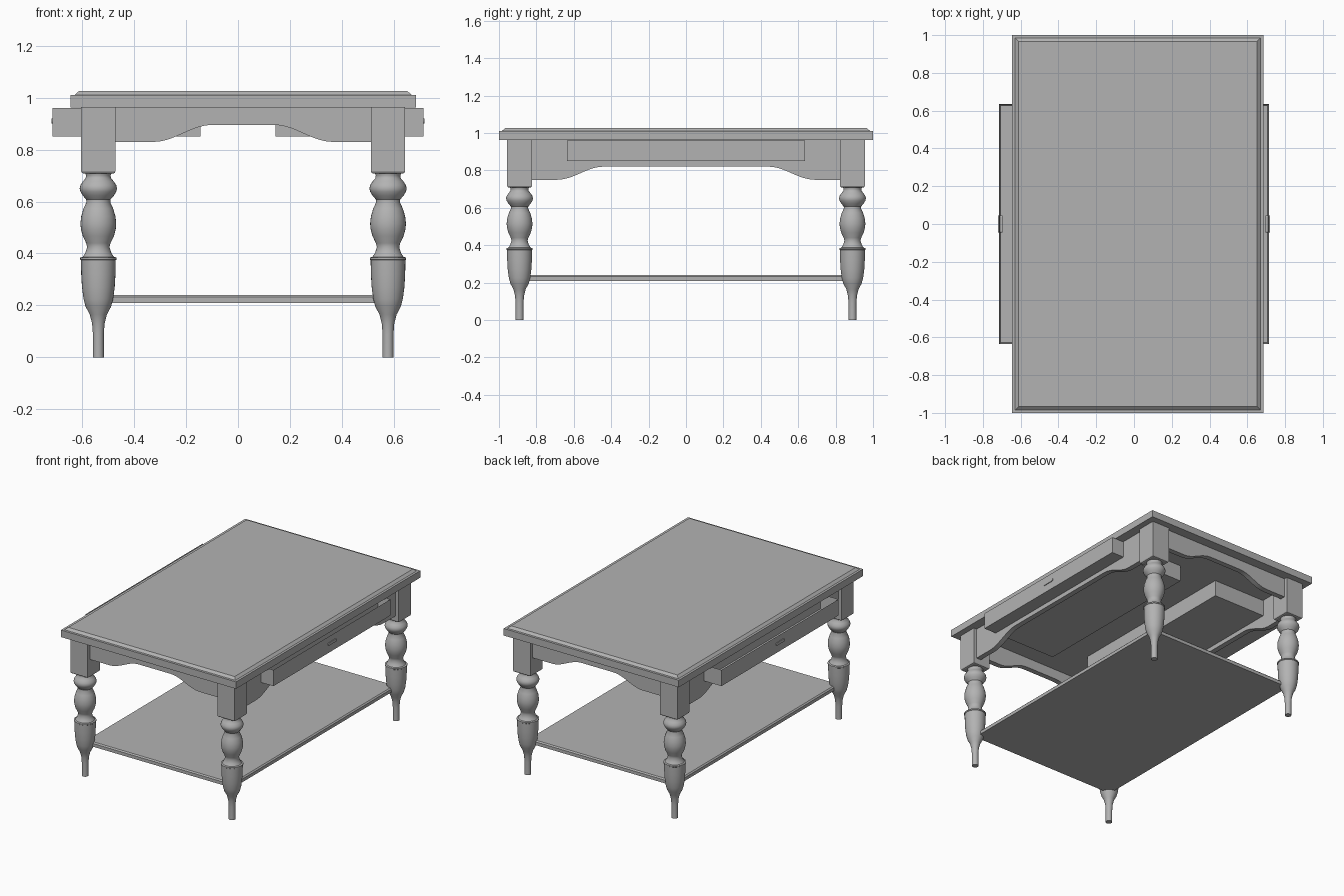
import bpy, bmesh, math

cube = bpy.data.objects.get("Cube")
if cube:
    bpy.data.objects.remove(cube)

CX = 0.02            # table centre in x
LEG_X, LEG_Y = 0.558, 0.89
HALF = 0.066         # half width of a leg block
UNDER = 0.963        # underside of the top

grey = bpy.data.materials.new("plain grey")
grey.use_nodes = True
grey.diffuse_color = (0.45, 0.45, 0.45, 1)
grey.node_tree.nodes["Principled BSDF"].inputs["Base Color"].default_value = grey.diffuse_color


def finish(name, bm, smooth=False):
    bmesh.ops.recalc_face_normals(bm, faces=bm.faces)
    mesh = bpy.data.meshes.new(name)
    bm.to_mesh(mesh)
    bm.free()
    mesh.materials.append(grey)
    ob = bpy.data.objects.new(name, mesh)
    bpy.context.collection.objects.link(ob)
    if smooth:
        bpy.ops.object.select_all(action="DESELECT")
        ob.select_set(True)
        bpy.context.view_layer.objects.active = ob
        bpy.ops.object.shade_smooth_by_angle(angle=math.radians(35))
    return ob


def add_box(bm, lo, hi):
    verts = bmesh.ops.create_cube(bm, size=1)["verts"]
    for v in verts:
        v.co = [(a + b) / 2 + c * (b - a) for a, b, c in zip(lo, hi, v.co)]
    return verts


def stacked_slab(name, layers):
    """Rectangles (half x, half y, z) joined from bottom to top."""
    bm = bmesh.new()
    rings = [[bm.verts.new((CX + sx * hx, sy * hy, z))
              for sx, sy in ((-1, -1), (1, -1), (1, 1), (-1, 1))] for hx, hy, z in layers]
    for a, b in zip(rings, rings[1:]):
        for i in range(4):
            j = (i + 1) % 4
            bm.faces.new((a[i], a[j], b[j], b[i]))
    bm.faces.new(rings[0])
    bm.faces.new(rings[-1])
    return finish(name, bm)


# Table top with a chamfered raised panel, and the lower shelf
stacked_slab("table_top", [(0.665, 1, UNDER), (0.665, 1, 1.011), (0.649, 0.984, 1.011),
                           (0.632, 0.967, 1.026)])
stacked_slab("lower_shelf", [(0.56, 0.885, 0.21), (0.56, 0.885, 0.232), (0.552, 0.877, 0.24)])

# Turned legs: radius and height up the profile
PROFILE = [(0.021, 0), (0.021, 0.09), (0.024, 0.13), (0.033, 0.165), (0.049, 0.195),
           (0.057, 0.225), (0.063, 0.27), (0.066, 0.32), (0.067, 0.374), (0.07, 0.376),
           (0.07, 0.384), (0.06, 0.387), (0.05, 0.402), (0.043, 0.425), (0.047, 0.44),
           (0.06, 0.467), (0.067, 0.493), (0.069, 0.515), (0.066, 0.543), (0.057, 0.573),
           (0.046, 0.597), (0.047, 0.608), (0.06, 0.623), (0.069, 0.638), (0.072, 0.65),
           (0.069, 0.663), (0.06, 0.677), (0.049, 0.69), (0.047, 0.7), (0.052, 0.712)]


def turned_leg(name, x, y, sides=32):
    bm = bmesh.new()
    rings = []
    for r, z in PROFILE:
        rings.append([bm.verts.new((x + r * math.cos(t), y + r * math.sin(t), z))
                      for t in (math.tau * i / sides for i in range(sides))])
    for a, b in zip(rings, rings[1:]):
        for i in range(sides):
            j = (i + 1) % sides
            bm.faces.new((a[i], a[j], b[j], b[i]))
    bm.faces.new(rings[0])
    bm.faces.new(rings[-1])
    finish(name, bm, smooth=True)


def leg_block(name, x, y):
    bm = bmesh.new()
    add_box(bm, (x - HALF, y - HALF, 0.708), (x + HALF, y + HALF, UNDER))
    low = [e for e in bm.edges if all(v.co.z < 0.8 for v in e.verts)]
    bmesh.ops.bevel(bm, geom=low, offset=0.009, segments=2, profile=0.5, affect="EDGES")
    finish(name, bm)


for side, sx in (("left", 1), ("right", -1)):
    for end, sy in (("front", -1), ("back", 1)):
        x, y = CX + sx * LEG_X, sy * LEG_Y
        turned_leg(f"{end}_{side}_leg", x, y)
        leg_block(f"{end}_{side}_leg_block", x, y)


def apron(name, half, flat, arch, low, high, place, steps=14):
    """Board with a wavy lower edge; place maps (along, depth, z) into the table."""
    wave = [(flat + (arch - flat) * i / steps,
             low + (high - low) * (1 - math.cos(math.pi * i / steps)) / 2) for i in range(steps + 1)]
    edge = [(half, low)] + wave
    edge = [(-u, z) for u, z in edge] + edge[::-1]
    bm = bmesh.new()
    rows = [[bm.verts.new(place(u, d, z)) for u, z in edge + [(half, UNDER), (-half, UNDER)]]
            for d in (-0.018, 0.018)]
    n = len(rows[0])
    for i in range(n):
        j = (i + 1) % n
        bm.faces.new((rows[0][i], rows[0][j], rows[1][j], rows[1][i]))
    for row in rows:
        bm.faces.new(row)
    finish(name, bm, smooth=True)


for name, s in (("front_apron", -1), ("back_apron", 1)):
    apron(name, LEG_X - 0.05, 0.345, 0.12, 0.83, 0.895,
          lambda u, d, z: (CX + u, s * (LEG_Y + 0.025) + d, z))
for name, s in (("left_apron", 1), ("right_apron", -1)):
    apron(name, LEG_Y - 0.05, 0.69, 0.44, 0.75, 0.82,
          lambda u, d, z: (CX + s * (LEG_X + 0.025) + d, u, z))


# Open-topped drawers with small pulls, both standing slightly out
def drawer(side, s):
    x0, x1 = sorted((s * 0.145, s * 0.714))
    bm = bmesh.new()
    add_box(bm, (x0, -0.635, 0.85), (x1, 0.635, 0.961))
    bm.faces.ensure_lookup_table()
    top = [max(bm.faces, key=lambda f: f.calc_center_median().z)]
    bmesh.ops.inset_region(bm, faces=top, thickness=0.012)
    for v in top[0].verts:
        v.co.z = 0.862
    finish(f"{side}_drawer", bm)

    bm = bmesh.new()
    px0, px1 = sorted((s * 0.695, s * 0.719))
    add_box(bm, (px0, -0.046, 0.901), (px1, 0.046, 0.92))
    ends = [e for e in bm.edges if abs(e.verts[0].co.x - e.verts[1].co.x) > 0.01]
    bmesh.ops.bevel(bm, geom=ends, offset=0.008, segments=3, profile=0.5, affect="EDGES")
    finish(f"{side}_drawer_pull", bm)


drawer("left", 1)
drawer("right", -1)
